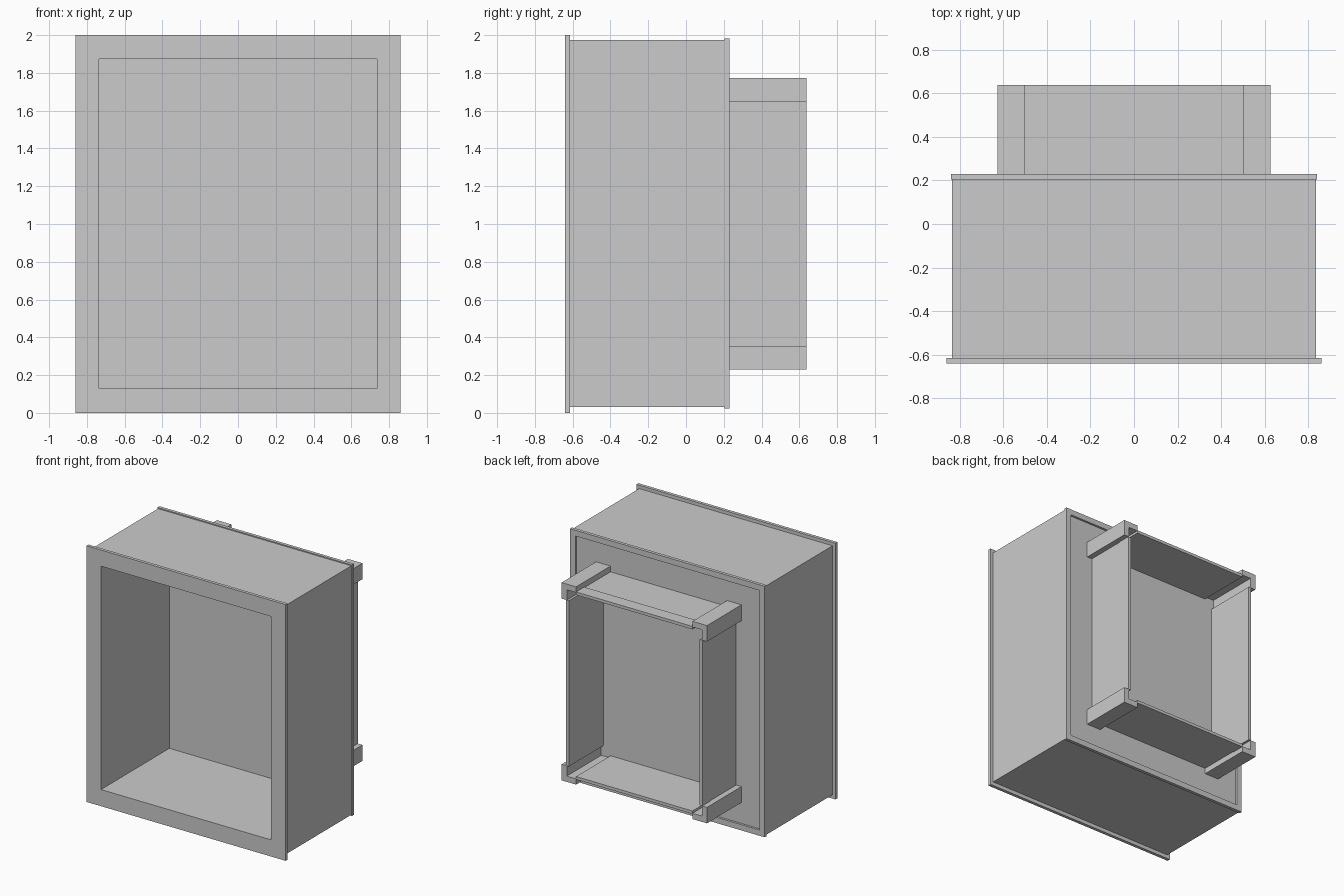
import bpy, bmesh

if "Cube" in bpy.data.objects:
    bpy.data.objects.remove(bpy.data.objects["Cube"])

ZC = 1.002  # height of the shared centre line


def prism(name, outline, y0, y1, hole=None):
    """Extrude an x/z outline along y, optionally as a ring around a hole."""
    bm = bmesh.new()

    def loop(pts, y):
        return [bm.verts.new((x, y, z)) for x, z in pts]

    n = len(outline)
    a, b = loop(outline, y0), loop(outline, y1)
    for i in range(n):
        j = (i + 1) % n
        bm.faces.new((a[i], a[j], b[j], b[i]))
    if hole:
        c, d = loop(hole, y0), loop(hole, y1)
        for i in range(n):
            j = (i + 1) % n
            bm.faces.new((c[i], c[j], d[j], d[i]))
            bm.faces.new((a[i], a[j], c[j], c[i]))
            bm.faces.new((b[i], b[j], d[j], d[i]))
    else:
        bm.faces.new(a)
        bm.faces.new(b)
    bmesh.ops.recalc_face_normals(bm, faces=bm.faces)
    me = bpy.data.meshes.new(name)
    bm.to_mesh(me)
    bm.free()
    ob = bpy.data.objects.new(name, me)
    bpy.context.collection.objects.link(ob)
    return ob


def rect(x0, x1, z0, z1):
    return [(x0, z0), (x1, z0), (x1, z1), (x0, z1)]


def centred(hx, hz, zc=ZC):
    return rect(-hx, hx, zc - hz, zc + hz)


# Deep box: front frame, hollow walls, rear rim and slightly recessed back panel
opening = centred(0.735, 0.872)
prism("front_frame", centred(0.86, 1.0, 1.0), -0.64, -0.615, opening)
prism("box_walls", centred(0.835, 0.972), -0.615, 0.205, opening)
prism("rear_rim", centred(0.84, 0.98), 0.205, 0.23, centred(0.795, 0.935))
prism("back_panel", centred(0.797, 0.937), 0.203, 0.213)

# Four angle-section corner brackets on the back
HX, HZ, LEG, T = 0.628, 0.772, 0.125, 0.045
for sx, side in ((-1, "left"), (1, "right")):
    for sz, level in ((-1, "bottom"), (1, "top")):
        angle = [(HX, HZ), (HX - LEG, HZ), (HX - LEG, HZ - T),
                 (HX - T, HZ - T), (HX - T, HZ - LEG), (HX, HZ - LEG)]
        prism(f"{level}_{side}_bracket",
              [(sx * x, ZC + sz * z) for x, z in angle], 0.213, 0.638)

# Thin panels between the brackets, each with a raised lip along the rear edge
PX, PZ = HX - LEG, HZ - LEG
for s, side, level in ((-1, "left", "bottom"), (1, "right", "top")):
    for part, y0, y1, out in (("panel", 0.213, 0.537, 0.0), ("lip", 0.537, 0.638, 0.005)):
        xs = sorted((s * (HX - 0.063), s * (HX - 0.045 + out)))
        prism(f"{side}_side_{part}", rect(*xs, ZC - PZ, ZC + PZ), y0, y1)
        zs = sorted((s * (HZ - 0.063), s * (HZ - 0.045 + out)))
        prism(f"{level}_{part}", rect(-PX, PX, ZC + zs[0], ZC + zs[1]), y0, y1)
